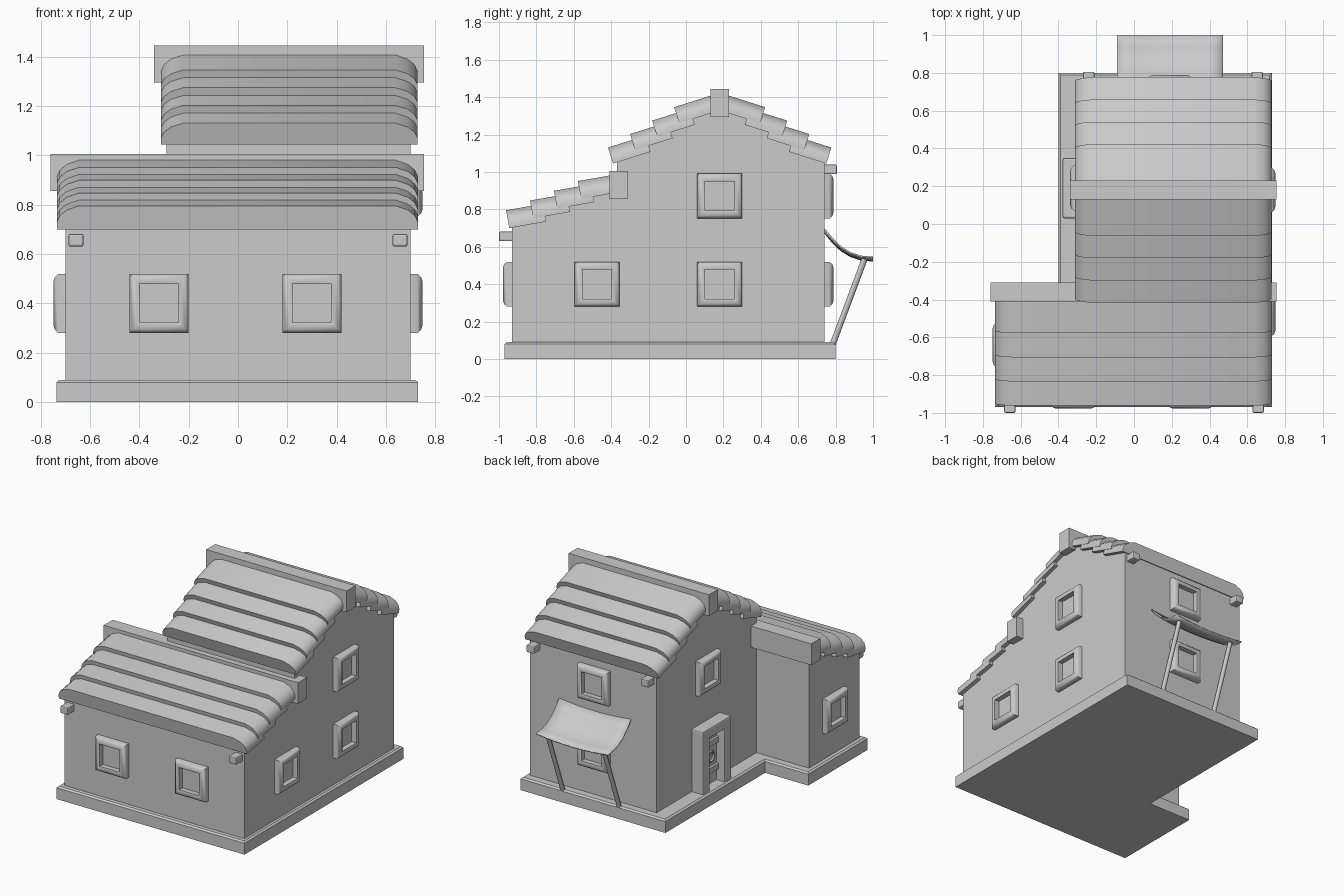
import bpy, bmesh
from math import radians, sin, cos
from mathutils import Vector, Matrix

if "Cube" in bpy.data.objects:
    bpy.data.objects.remove(bpy.data.objects["Cube"])


def finish(bm, name, smooth=None):
    bmesh.ops.recalc_face_normals(bm, faces=bm.faces)
    me = bpy.data.meshes.new(name)
    bm.to_mesh(me)
    bm.free()
    ob = bpy.data.objects.new(name, me)
    bpy.context.collection.objects.link(ob)
    if smooth:
        bpy.ops.object.select_all(action='DESELECT')
        ob.select_set(True)
        bpy.context.view_layer.objects.active = ob
        bpy.ops.object.shade_smooth_by_angle(angle=radians(smooth))
    return ob


def loft(bm, rings):
    """Bridge closed rings of points and cap both ends."""
    vs = [[bm.verts.new(p) for p in r] for r in rings]
    n = len(vs[0])
    for a, b in zip(vs, vs[1:]):
        for i in range(n):
            bm.faces.new((a[i], a[(i + 1) % n], b[(i + 1) % n], b[i]))
    bm.faces.new(vs[0])
    bm.faces.new(vs[-1])


def prism_x(name, prof, x0, x1):
    bm = bmesh.new()
    loft(bm, [[(x, y, z) for y, z in prof] for x in (x0, x1)])
    return finish(bm, name)


def box(name, x, y, z, bevel=0.0):
    bm = bmesh.new()
    loft(bm, [[(x[0], y[0], h), (x[1], y[0], h), (x[1], y[1], h), (x[0], y[1], h)] for h in z])
    ob = finish(bm, name)
    if bevel:
        m = ob.modifiers.new("bevel", 'BEVEL')
        m.width = bevel
        m.segments = 2
    return ob


# L-shaped plinth with a slightly eased top edge
bm = bmesh.new()
rings = []
for d, z in ((0, 0), (0, 0.08), (0.012, 0.09)):
    l, r, f, b, n, m = -0.737 + d, 0.73 - d, -0.97 + d, 0.80 - d, -0.40 + d, -0.31 - d
    rings.append([(l, f, z), (r, f, z), (r, b, z), (n, b, z), (n, m, z), (l, m, z)])
loft(bm, rings)
finish(bm, "plinth")

# Walls: tall gabled house plus the lean-to across the front
prism_x("main_walls", [(-0.93, 0.08), (-0.93, 0.75), (-0.37, 0.93), (-0.37, 1.09), (0.18, 1.37),
                       (0.74, 1.09), (0.74, 0.08)], -0.29, 0.70)
prism_x("side_wing_walls", [(-0.93, 0.08), (-0.93, 0.75), (-0.37, 0.93), (-0.37, 0.08)], -0.70, -0.29)


# Overlapping roof courses with rounded-over ends
def course(name, x0, x1, y, z, ang, length, t, mirror_y=None):
    a = radians(ang)
    along, up = Vector((0, cos(a), sin(a))), Vector((0, -sin(a), cos(a)))
    half = [(0, 0), (0, 0.3), (0.012, 0.58), (0.04, 0.82), (0.09, 1)]
    sec = [(x0 + dx, h) for dx, h in half] + [(x1 - dx, h) for dx, h in reversed(half)]
    bm = bmesh.new()
    loft(bm, [[Vector((x, y, z)) + along * s + up * h * t for x, h in sec] for s in (0, length)])
    if mirror_y is not None:
        for v in bm.verts:
            v.co.y = 2 * mirror_y - v.co.y
    finish(bm, name, 30)


for i in range(4):
    course(f"lower_roof_course_{i}", -0.735, 0.73, -0.945 + 0.128 * i, 0.70 + 0.052 * i, 10, 0.20, 0.097)
    for side, m in (("front", None), ("back", 0.18)):
        course(f"upper_roof_{side}_course_{i}", -0.312, 0.728, -0.39 + 0.118 * i, 1.045 + 0.072 * i,
               17.5, 0.21, 0.09, m)

box("lower_ridge_beam", (-0.76, 0.755), (-0.41, -0.31), (0.855, 1.005))
box("upper_ridge_beam", (-0.34, 0.755), (0.13, 0.23), (1.295, 1.445))

# Beam ends poking out under the eaves
for i, x in enumerate((-0.657, 0.657)):
    box(f"front_beam_end_{i}", (x - 0.03, x + 0.03), (-1.0, -0.9), (0.63, 0.682), 0.008)
for i, x in enumerate((-0.24, 0.652)):
    box(f"back_beam_end_{i}", (x - 0.03, x + 0.03), (0.7, 0.806), (0.988, 1.04), 0.008)


# Windows: square rounded frames with a recessed pane
def window(name, pos, turn):
    mat = Matrix.Translation(pos) @ Matrix.Rotation(radians(turn), 4, 'Z')
    bm = bmesh.new()
    loft(bm, [[mat @ Vector((sx * h, -d, sz * h)) for sx, sz in ((-1, -1), (1, -1), (1, 1), (-1, 1))]
              for h, d in ((0.12, -0.01), (0.12, 0.028), (0.106, 0.043), (0.09, 0.048),
                           (0.078, 0.042), (0.078, 0.006))])
    finish(bm, name, 50)


for i, (pos, turn) in enumerate([
        ((-0.32, -0.93, 0.4), 0), ((0.30, -0.93, 0.4), 0),
        ((0.70, -0.475, 0.4), 90), ((0.70, 0.18, 0.4), 90), ((0.70, 0.18, 0.872), 90),
        ((0.19, 0.74, 0.4), 180), ((0.19, 0.74, 0.872), 180),
        ((-0.70, -0.64, 0.4), -90), ((-0.29, 0.19, 0.872), -90)]):
    window(f"window_{i}", pos, turn)

# Door in the left wall: surround, leaf, cross bars and ring handle
for i, y in enumerate((0.07, 0.31)):
    box(f"door_jamb_{i}", (-0.378, -0.28), (y - 0.04, y + 0.04), (0.08, 0.53), 0.01)
box("door_lintel", (-0.378, -0.28), (0.03, 0.35), (0.46, 0.53), 0.01)
box("door_leaf", (-0.315, -0.28), (0.10, 0.28), (0.08, 0.47))
for i, z in enumerate((0.19, 0.38)):
    box(f"door_bar_{i}", (-0.332, -0.31), (0.11, 0.27), (z - 0.02, z + 0.02))
bpy.ops.mesh.primitive_torus_add(location=(-0.325, 0.19, 0.285), rotation=(0, radians(90), 0),
                                 major_radius=0.035, minor_radius=0.01,
                                 major_segments=16, minor_segments=6)
bpy.context.object.name = "door_ring"

# Sagging cloth awning on the back wall
prof = [(0.74, 0.695), (0.785, 0.64), (0.83, 0.598), (0.88, 0.567), (0.935, 0.549), (1.0, 0.543)]
bm = bmesh.new()
rows = []
for k in range(9):
    u = k / 4 - 1
    rows.append([bm.verts.new((0.19 + 0.28 * u, y, z - 0.018 * (1 - u * u))) for y, z in prof])
for a, b in zip(rows, rows[1:]):
    for j in range(len(prof) - 1):
        bm.faces.new((a[j], b[j], b[j + 1], a[j + 1]))
awning = finish(bm, "awning", 40)
m = awning.modifiers.new("thickness", 'SOLIDIFY')
m.thickness = 0.008
m.offset = 0

# Slanted awning poles
for i, x in enumerate((-0.03, 0.41)):
    a, b = Vector((x, 0.785, 0.08)), Vector((x, 0.955, 0.535))
    bpy.ops.mesh.primitive_cylinder_add(vertices=12, radius=0.016, depth=(b - a).length, location=(a + b) / 2)
    pole = bpy.context.object
    pole.name = f"awning_pole_{i}"
    pole.rotation_euler = (b - a).to_track_quat('Z', 'Y').to_euler()
    bpy.ops.object.shade_smooth_by_angle()
